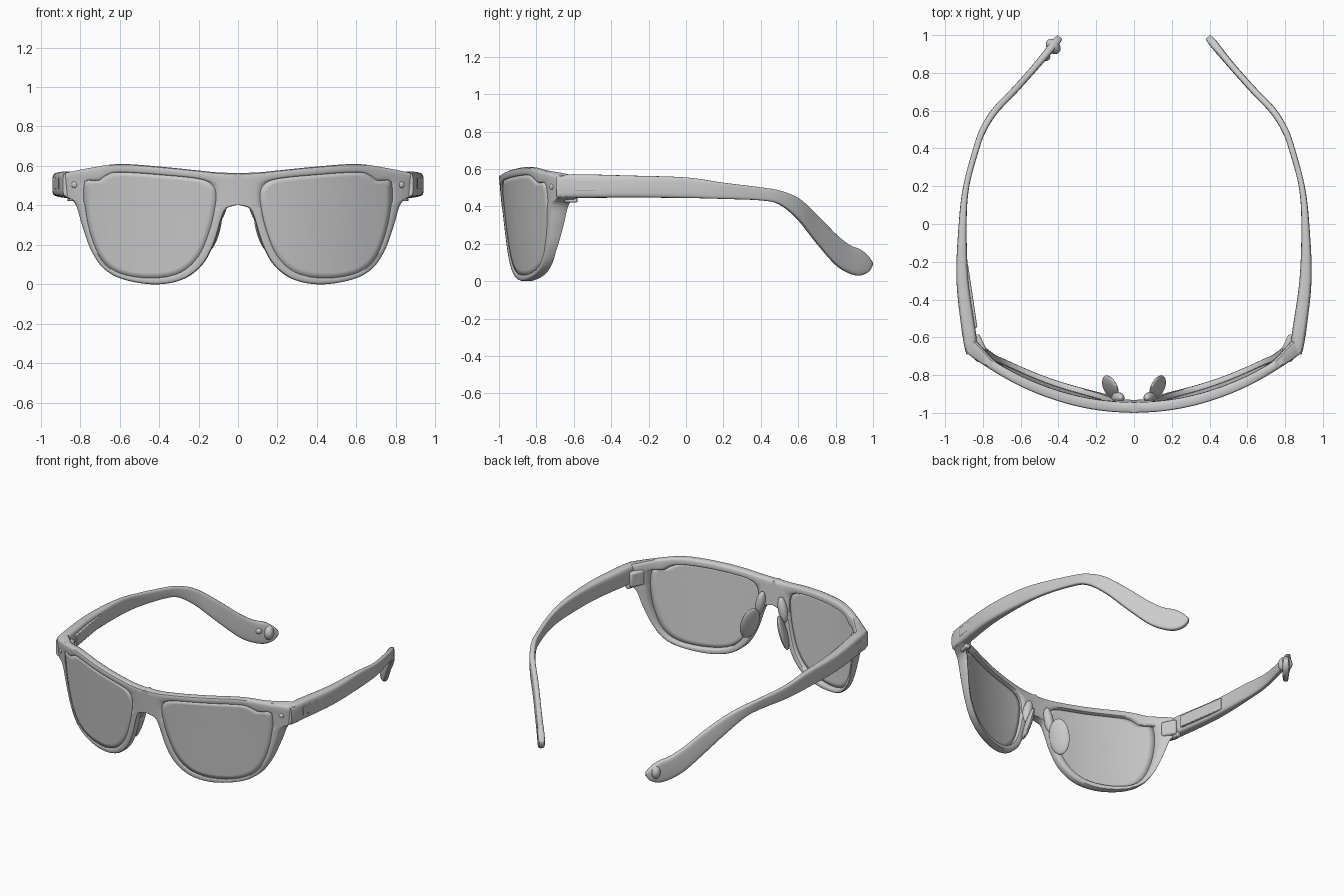
import bpy, bmesh, math
from mathutils import Vector, Matrix, Euler

if "Cube" in bpy.data.objects:
    bpy.data.objects.remove(bpy.data.objects["Cube"])


def part(name, bm, mirror=True, bevel=0, angle=40):
    bmesh.ops.recalc_face_normals(bm, faces=bm.faces[:])
    me = bpy.data.meshes.new(name)
    bm.to_mesh(me)
    bm.free()
    ob = bpy.data.objects.new(name, me)
    bpy.context.collection.objects.link(ob)
    bpy.ops.object.select_all(action='DESELECT')
    ob.select_set(True)
    bpy.context.view_layer.objects.active = ob
    bpy.ops.object.shade_smooth_by_angle(angle=math.radians(angle))
    if bevel:
        m = ob.modifiers.new("bevel", 'BEVEL')
        m.width, m.segments = bevel, 2
    if mirror:
        m = ob.modifiers.new("mirror", 'MIRROR')
        m.use_clip = True
        m.merge_threshold = 0.0005
    return ob


def smooth(pts, n=8):
    """Catmull-Rom curve through points of any dimension (open)."""
    ext = [pts[0]] + list(pts) + [pts[-1]]
    out = []
    for a, b, c, d in zip(ext, ext[1:], ext[2:], ext[3:]):
        for i in range(n):
            t = i / n
            out.append(tuple(0.5 * (2*q + (r-p)*t + (2*p-5*q+4*r-s)*t*t + (3*q-p-3*r+s)*t**3)
                             for p, q, r, s in zip(a, b, c, d)))
    return out + [tuple(pts[-1])]


def xform(loc, size, rot=(0, 0, 0)):
    r = Euler([math.radians(a) for a in rot]).to_matrix().to_4x4()
    return Matrix.Translation(loc) @ r @ Matrix.Diagonal((*size, 1))


def box(name, loc, size, rot=(0, 0, 0), mirror=True, bevel=0.006):
    bm = bmesh.new()
    bmesh.ops.create_cube(bm, size=1, matrix=xform(loc, size, rot))
    return part(name, bm, mirror, bevel)


def ball(name, loc, size, rot=(0, 0, 0), mirror=True):
    bm = bmesh.new()
    bmesh.ops.create_uvsphere(bm, u_segments=24, v_segments=14, radius=1,
                              matrix=xform(loc, size, rot))
    return part(name, bm, mirror)


# Outlines of one half of the front, seen from the front (x, z)
top = smooth([(0, .565), (.1, .567), (.2, .577), (.4, .597), (.6, .61), (.75, .59), (.89, .562)])
low = smooth([(.89, .448), (.855, .44), (.82, .40), (.79, .30), (.745, .175), (.68, .08),
              (.58, .025), (.42, 0), (.28, .025), (.18, .1), (.12, .21), (.08, .34),
              (.05, .392), (0, .405)])
outer = top + low
hole = smooth([(.115, .43), (.125, .49), (.19, .53), (.4, .553), (.6, .565), (.66, .55),
               (.7, .523), (.755, .525), (.77, .50), (.77, .40), (.745, .26), (.69, .13),
               (.6, .06), (.45, .036), (.3, .06), (.2, .15), (.14, .3), (.115, .43)])
C = Vector((.43, .33))


def ray(loop, a):
    """Where the ray from the lens centre at angle a meets the outline."""
    d = Vector((math.cos(a), math.sin(a)))
    best = 0
    for p, q in zip(loop, loop[1:] + loop[:1]):
        p, q = Vector(p) - C, Vector(q) - C
        e = q - p
        den = d.cross(e)
        if abs(den) > 1e-9:
            t, s = p.cross(e) / den, p.cross(d) / den
            if t > 0 and -1e-6 <= s <= 1 + 1e-6:
                best = max(best, t)
    return C + d * best


def front_y(x, z):
    return -1.0 + .40 * x * x + .09 * (.56 - z)


def depth(x):
    t = min(max((x - .72) / .13, 0), 1)
    return .055 + .045 * t * t * (3 - 2*t)


corners = [top[0], top[-1], low[0], low[-1]]
angles = sorted([i * math.tau / 160 - math.pi + .001 for i in range(160)]
                + [math.atan2(p[1] - C.y, p[0] - C.x) for p in corners])
rim_pairs = [(ray(hole, a), ray(outer, a)) for a in angles]

# Front frame: a rounded band swept between lens opening and outer outline
bm = bmesh.new()
# (position across band, bevel amount, front/back)
prof = [(0, 1, 0), (.12, .2, 0), (.25, 0, 0), (.5, 0, 0), (.75, 0, 0), (.9, .25, 0), (1, 1, 0),
        (1, 1, 1), (.9, .25, 1), (.75, 0, 1), (.5, 0, 1), (.25, 0, 1), (.12, .2, 1), (0, 1, 1)]
rings = []
for h, o in rim_pairs:
    ring = []
    for t, b, back in prof:
        p = h.lerp(o, t)
        if t > .5 and o.x < 1e-3:
            b = 0
        x = 0 if p.x < 1e-3 else p.x
        y = front_y(x, p.y) + (depth(x) - .013*b if back else .013*b)
        ring.append(bm.verts.new((x, y, p.y)))
    rings.append(ring)
n = len(prof)
for r, s in zip(rings, rings[1:] + rings[:1]):
    for i in range(n):
        f = [r[i], r[(i+1) % n], s[(i+1) % n], s[i]]
        if max(v.co.x for v in f) > 1e-3:
            bm.faces.new(f)
part("front_frame", bm)

# Lenses: curved sheets set just behind the face of the frame
bm = bmesh.new()
rows = []
for k in (.2, .4, .6, .8, .92, 1.015):
    pts = [C.lerp(h, k) for h, o in rim_pairs]
    rows.append([bm.verts.new((p.x, front_y(p.x, p.y) + .016, p.y)) for p in pts])
bm.faces.new(rows[0])
for r, s in zip(rows, rows[1:]):
    for i in range(len(r)):
        j = (i + 1) % len(r)
        bm.faces.new((r[i], r[j], s[j], s[i]))
lens = part("lens", bm)
m = lens.modifiers.new("thickness", 'SOLIDIFY')
m.thickness, m.offset = .02, 0

# Temples: boxy rounded section lofted along (x, y, z low, z high, thickness)
stations = smooth([(.862, -.69, .447, .562, .05), (.87, -.6, .445, .572, .072),
                   (.908, -.3, .447, .565, .064), (.907, 0, .445, .555, .042),
                   (.888, .2, .44, .527, .032), (.835, .4, .432, .502, .032),
                   (.798, .5, .41, .485, .034), (.735, .6, .33, .443, .036),
                   (.64, .7, .205, .352, .036), (.55, .8, .09, .25, .036),
                   (.49, .87, .044, .195, .038), (.445, .925, .03, .172, .042),
                   (.41, .968, .048, .135, .042), (.392, .99, .08, .105, .03)], 5)
bm = bmesh.new()
rings, SEG = [], 24
for i, (x, y, lo, hi, th) in enumerate(stations):
    a, b = stations[max(i-1, 0)], stations[min(i+1, len(stations)-1)]
    tan = Vector((b[0]-a[0], b[1]-a[1])).normalized()
    ring = []
    for k in range(SEG):
        c, s = math.cos(k*math.tau/SEG), math.sin(k*math.tau/SEG)
        u = math.copysign(abs(c)**.5, c) * th/2
        w = math.copysign(abs(s)**.5, s) * (hi-lo)/2
        ring.append(bm.verts.new((x + tan.y*u, y - tan.x*u, (lo+hi)/2 + w)))
    rings.append(ring)
for r, s in zip(rings, rings[1:]):
    for k in range(SEG):
        j = (k+1) % SEG
        bm.faces.new((r[k], r[j], s[j], s[k]))
bm.faces.new(rings[0])
bm.faces.new(rings[-1])
part("temple", bm, angle=50)

# Hinges, side plates and rivets
box("hinge", (.822, -.635, .485), (.05, .10, .10), (0, 0, -25), bevel=.012)
box("hinge_knuckle", (.845, -.615, .437), (.03, .07, .03), (0, 0, -10))
box("side_plate", (.912, -.52, .512), (.012, .15, .06), (0, 0, -7), bevel=.003)
box("inner_plate", (-.864, -.38, .505), (.02, .34, .08), (0, 0, 8.5), mirror=False, bevel=.004)
ball("rivet", (.83, front_y(.83, .505), .505), (.016, .008, .016), (0, 0, 33))

# Nose pads on short supports behind the bridge
ball("nose_pad", (.125, -.865, .275), (.02, .068, .115), (0, -16, -25))
ball("pad_support", (.085, -.92, .40), (.03, .03, .085), (0, -12, 0))

# Small knob on the tip of the left temple
ball("tip_knob", (-.428, .94, .105), (.034, .045, .05), (0, 0, 40), mirror=False)
ball("tip_stud", (-.465, .885, .125), (.022, .022, .022), mirror=False)
